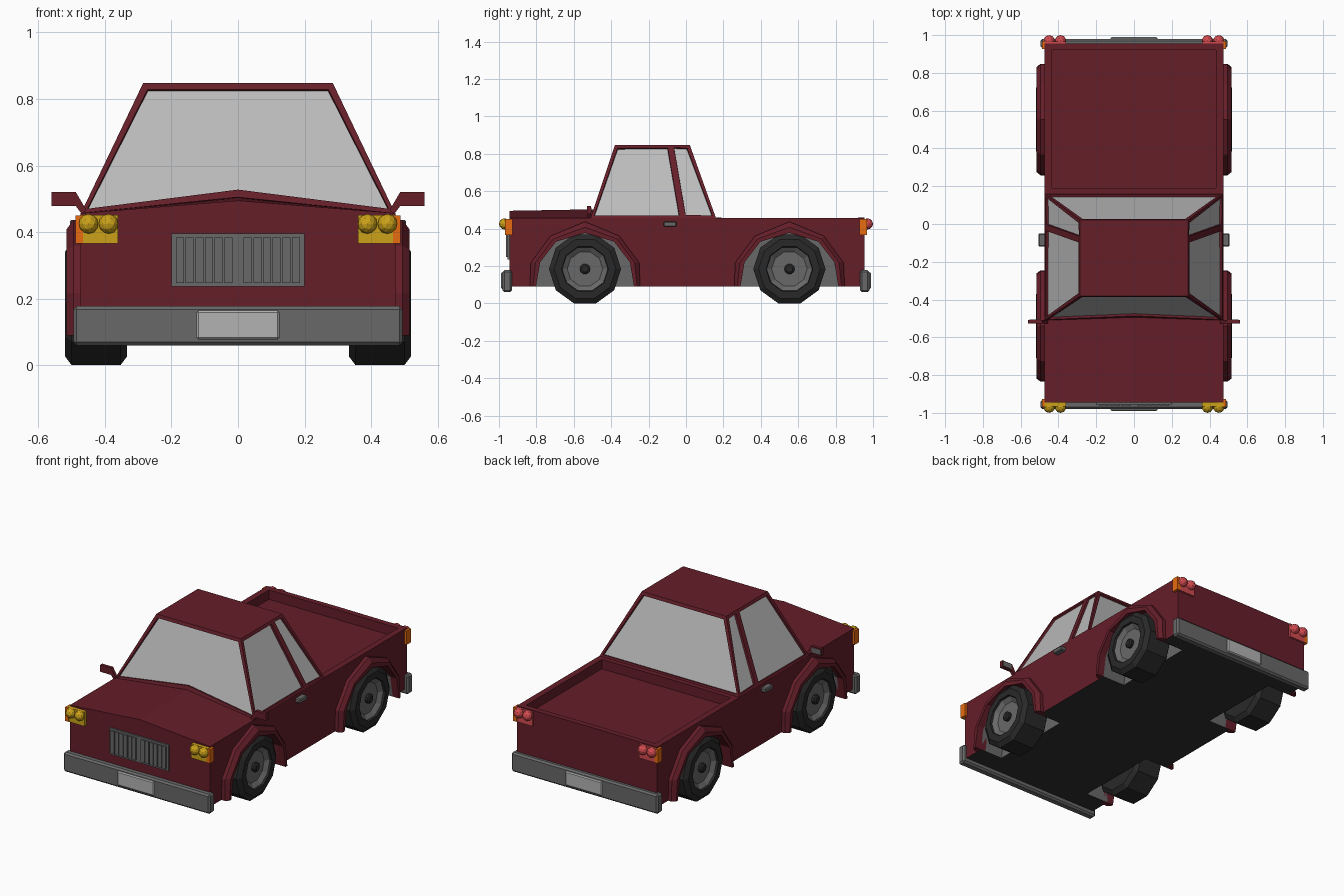
import bpy, bmesh
from math import sin, cos, pi

if "Cube" in bpy.data.objects:
    bpy.data.objects.remove(bpy.data.objects["Cube"])


def mat(name, r, g, b):
    m = bpy.data.materials.new(name)
    m.diffuse_color = (r, g, b, 1)
    m.use_nodes = True
    m.node_tree.nodes["Principled BSDF"].inputs["Base Color"].default_value = m.diffuse_color
    return m


RED = mat("red paint", 0.13, 0.013, 0.022)
GREY = mat("grey metal", 0.14, 0.14, 0.14)
DARK = mat("dark underside", 0.03, 0.03, 0.03)
RUBBER = mat("rubber", 0.022, 0.022, 0.022)
GLASS = mat("glass", 0.5, 0.5, 0.5)
PLATE = mat("plate", 0.45, 0.45, 0.45)
YELLOW = mat("yellow lamp", 0.6, 0.36, 0.01)
ORANGE = mat("orange lamp", 0.8, 0.15, 0.005)
TAIL = mat("tail lamp", 0.65, 0.07, 0.08)


def finish(name, bm, mats, mirror=False):
    bmesh.ops.recalc_face_normals(bm, faces=bm.faces)
    me = bpy.data.meshes.new(name)
    bm.to_mesh(me)
    bm.free()
    for m in mats:
        me.materials.append(m)
    ob = bpy.data.objects.new(name, me)
    bpy.context.collection.objects.link(ob)
    if mirror:
        ob.modifiers.new("mirror", 'MIRROR')
    return ob


def add_loft(bm, rings):
    """Join equal rings of points with quads and cap both ends."""
    vs = [[bm.verts.new(p) for p in r] for r in rings]
    n = len(rings[0])
    for a, b in zip(vs, vs[1:]):
        for i in range(n):
            bm.faces.new((a[i], a[(i + 1) % n], b[(i + 1) % n], b[i]))
    bm.faces.new(vs[0])
    bm.faces.new(vs[-1])


def loft(name, rings, m, mirror=False):
    bm = bmesh.new()
    add_loft(bm, rings)
    return finish(name, bm, [m], mirror)


def box(name, x, y, z, m, mirror=False, bevel=0):
    y = sorted(y)
    ob = loft(name, [[(x[0], y[0], h), (x[1], y[0], h), (x[1], y[1], h), (x[0], y[1], h)]
                     for h in z], m, mirror)
    if bevel:
        ob.modifiers.new("bevel", 'BEVEL').width = bevel
        ob.modifiers["bevel"].segments = 1
    return ob


def lathe(name, profile, y, z, m, sides=10):
    """Turn an (x, radius) profile around a wheel axle."""
    ang = [pi / 2 + pi / sides + i * 2 * pi / sides for i in range(sides)]
    return loft(name, [[(x, y + r * cos(a), z + r * sin(a)) for a in ang]
                       for x, r in profile], m, True)


def cut(target, cutter):
    mod = target.modifiers.new("cut", 'BOOLEAN')
    mod.operation, mod.object, mod.solver = 'DIFFERENCE', cutter, 'EXACT'
    mod.material_mode = 'TRANSFER'
    bpy.context.view_layer.objects.active = target
    bpy.ops.object.modifier_apply(modifier=mod.name)
    bpy.data.objects.remove(cutter)


def symmetric(half):
    return half + [(-a, b) for a, b in half[-2::-1]]


AXLES = (-0.54, 0.553)
OUTER = symmetric([(-0.295, 0.09), (-0.29, 0.217), (-0.185, 0.36), (0, 0.437)])
INNER = symmetric([(-0.262, 0.09), (-0.24, 0.22), (-0.155, 0.33), (0, 0.377)])

# Body with ridged bonnet and flat rear
body = loft("body", [[(-0.473, y, 0.09), (0.473, y, 0.09), (0.473, y, 0.457),
                      (0, y, top), (-0.473, y, 0.457)]
                     for y, top in ((-0.945, 0.495), (-0.49, 0.503), (-0.48, 0.46), (0.955, 0.46))], RED)
body.data.materials.append(DARK)
for p in body.data.polygons:
    if p.normal.z < -0.9:
        p.material_index = 1

# Load bed recess and wheel wells
cut(body, box("bed_cutter", (-0.435, 0.435), (0.19, 0.92), (0.4, 0.6), RED))
bm = bmesh.new()
for y in AXLES:
    for s in (-1, 1):
        pts = [(-0.262, 0.03)] + INNER + [(0.262, 0.03)]
        add_loft(bm, [[(s * x, y + d, z) for d, z in pts] for x in (0.32, 0.6)])
cut(body, finish("well_cutter", bm, [GREY]))

# Cab: tapered block with inset windows
bm = bmesh.new()
base, roof = 0.457, 0.848
V = {}
for s in (-1, 1):
    V[s] = [bm.verts.new((s * x, y, z)) for x, y, z in (
        (0.472, -0.51, base), (0.472, -0.018, base), (0.472, 0.16, base),
        (0.285, 0.02, roof), (0.285, -0.082, roof), (0.285, -0.38, roof))]
mid = bm.verts.new((0, -0.494, 0.505))
L, R = V[-1], V[1]
windows = [bm.faces.new((L[0], mid, R[0], R[5], L[5])),
           bm.faces.new((L[2], R[2], R[3], L[3]))]
for v in (L, R):
    windows += [bm.faces.new((v[0], v[1], v[4], v[5])),
                bm.faces.new((v[1], v[2], v[3], v[4]))]
bm.faces.new(L[3:] + R[:2:-1])
bm.faces.new(L[:3] + R[2::-1] + [mid])
bmesh.ops.recalc_face_normals(bm, faces=bm.faces)
bmesh.ops.inset_individual(bm, faces=windows, thickness=0.024, depth=0)
bmesh.ops.inset_individual(bm, faces=windows, thickness=0.002, depth=-0.012)
for f in windows:
    f.material_index = 1
finish("cab", bm, [RED, GLASS])

# Wheels and flared arches
for end, y in zip(("front", "rear"), AXLES):
    zc = 0.184
    lathe(end + "_tyre", [(0.333, 0.165), (0.353, 0.193), (0.5, 0.193), (0.52, 0.165),
                          (0.52, 0.125), (0.485, 0.118)], y, zc, RUBBER)
    lathe(end + "_rim", [(0.48, 0.122), (0.508, 0.122), (0.488, 0.095)], y, zc, GREY)
    lathe(end + "_hub", [(0.48, 0.028), (0.505, 0.028), (0.512, 0.018)], y, zc, RUBBER)
    rings = []
    for (od, oz), (i_d, iz) in zip(OUTER, INNER):
        md, mz = (od + i_d) / 2, (oz + iz) / 2
        rings.append([(0.46, y + od, oz), (0.495, y + od, oz), (0.516, y + md, mz),
                      (0.516, y + i_d, iz), (0.44, y + i_d, iz)])
    loft(end + "_arch", rings, RED, True)

# Bumpers, plates and lamps at both ends
for end, s, face, lamp in (("front", -1, 0.945, YELLOW), ("rear", 1, 0.955, TAIL)):
    box(end + "_bumper", (-0.495, 0.495), (s * 0.93, s * 0.98), (0.06, 0.178), GREY, bevel=0.01)
    box(end + "_plate", (-0.124, 0.124), (s * 0.97, s * 0.99), (0.078, 0.165), PLATE, bevel=0.006)
    box(end + "_lamp_housing", (0.36, 0.474), (s * 0.93, s * 0.967), (0.366, 0.452), lamp, True)
    box(end + "_side_marker", (0.465, 0.488), (s * 0.927, s * 0.968), (0.366, 0.45), ORANGE, True)
    bm = bmesh.new()
    for x in (0.389, 0.449):
        new = bmesh.ops.create_icosphere(bm, subdivisions=2, radius=0.03)["verts"]
        bmesh.ops.translate(bm, verts=new, vec=(x, s * 0.97, 0.425))
    finish(end + "_lamp_bulbs", bm, [lamp], True)

# Grille with upright slats
box("grille", (-0.2, 0.2), (-0.955, -0.93), (0.236, 0.396), GREY)
for i in range(6):
    x = 0.017 + i * 0.029
    box("grille_slat", (x, x + 0.024), (-0.962, -0.95), (0.247, 0.384), GREY, True)

# Wing mirrors
MIRROR = [(0.455, 0.465), (0.47, 0.455), (0.487, 0.478), (0.56, 0.478), (0.56, 0.52), (0.487, 0.52)]
loft("wing_mirror", [[(x, y, z) for x, z in MIRROR] for y in (-0.528, -0.508)], RED, True)
box("mirror_glass", (0.494, 0.554), (-0.51, -0.505), (0.484, 0.514), GREY, True)

# Door handles
box("door_handle", (0.465, 0.505), (-0.12, -0.05), (0.41, 0.437), GREY, True, bevel=0.005)
